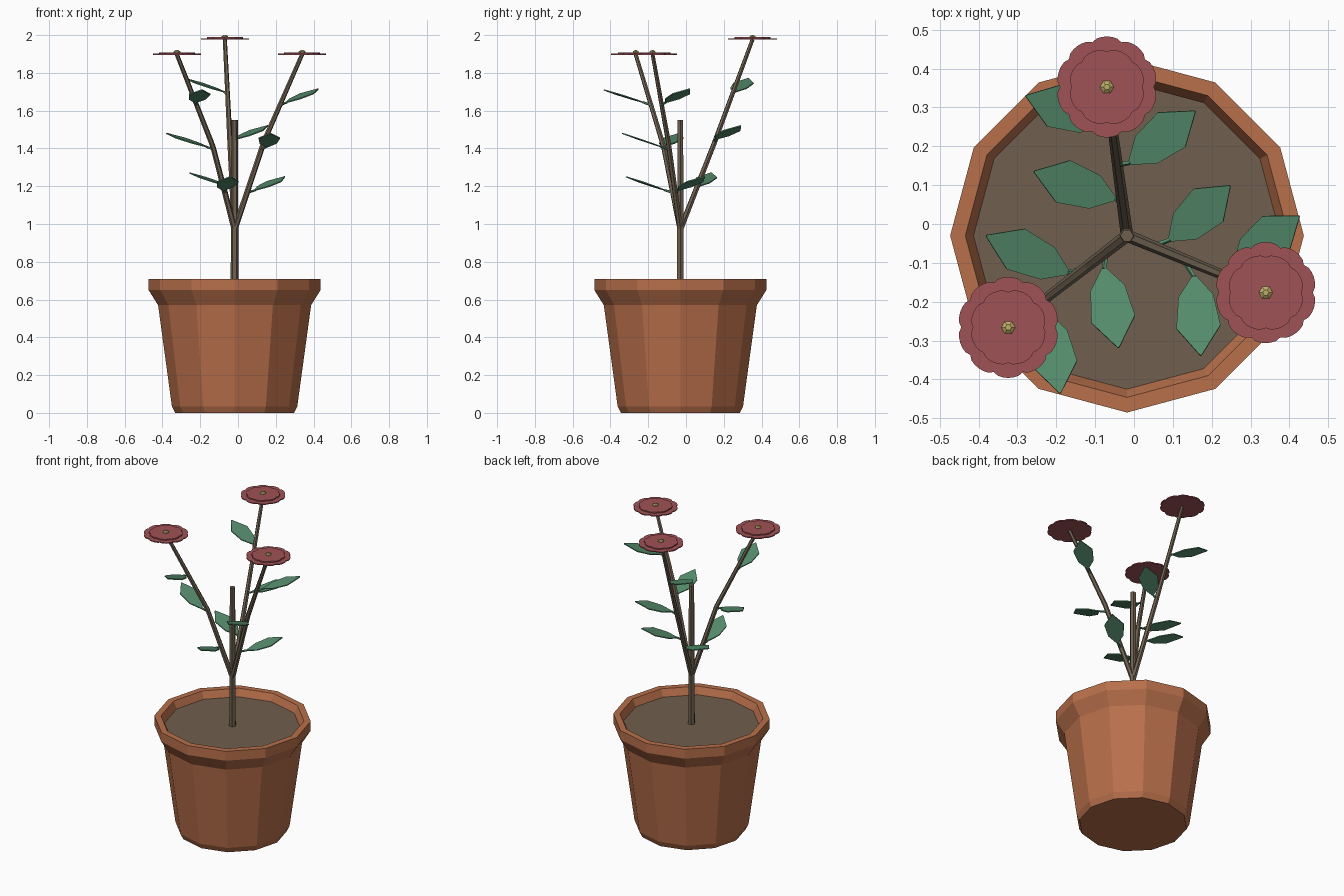
import bpy, bmesh, math
from mathutils import Vector

if "Cube" in bpy.data.objects:
    bpy.data.objects.remove(bpy.data.objects["Cube"])

CX, CY = -0.018, -0.03          # plant axis


def material(name, rgb):
    m = bpy.data.materials.new(name)
    m.diffuse_color = (*rgb, 1)
    m.use_nodes = True
    m.node_tree.nodes["Principled BSDF"].inputs["Base Color"].default_value = m.diffuse_color
    return m


TERRACOTTA = material("terracotta", (0.48, 0.16, 0.07))
SOIL = material("soil", (0.162, 0.114, 0.076))
BARK = material("bark", (0.156, 0.118, 0.08))
LEAF = material("leaf_green", (0.091, 0.262, 0.15))
PETAL = material("petal_red", (0.352, 0.084, 0.093))
CENTRE = material("flower_centre", (0.51, 0.43, 0.14))


def finish(name, bm, mat):
    bmesh.ops.recalc_face_normals(bm, faces=bm.faces)
    me = bpy.data.meshes.new(name)
    bm.to_mesh(me)
    bm.free()
    me.materials.append(mat)
    ob = bpy.data.objects.new(name, me)
    bpy.context.collection.objects.link(ob)
    return ob


def loft(name, rings, mat, cap_end=True):
    """Skin a list of equal-sized point rings and cap the ends."""
    bm = bmesh.new()
    vs = [[bm.verts.new(p) for p in ring] for ring in rings]
    n = len(vs[0])
    for a, b in zip(vs, vs[1:]):
        for i in range(n):
            j = (i + 1) % n
            bm.faces.new((a[i], a[j], b[j], b[i]))
    bm.faces.new(vs[0])
    if cap_end:
        bm.faces.new(vs[-1])
    return finish(name, bm, mat)


def circle(c, r, n, u=Vector((1, 0, 0)), v=Vector((0, 1, 0))):
    return [Vector(c) + r * (u * math.cos(2 * math.pi * i / n) + v * math.sin(2 * math.pi * i / n))
            for i in range(n)]


def lathe(name, profile, n, mat, x=CX, y=CY, cap_end=True):
    return loft(name, [circle((x, y, z), r, n) for r, z in profile], mat, cap_end)


def tube(name, path, radii, mat, n=6):
    pts = [Vector(p) for p in path]
    d = (pts[-1] - pts[0]).normalized()
    u = d.cross(Vector((0, 0, 1))).normalized()
    v = u.cross(d)
    return loft(name, [circle(p, r, n, u, v) for p, r in zip(pts, radii)], mat)


def scallop(name, x, y, z0, z1, r, lobes):
    """Thin disc with rounded petal lobes."""
    n = lobes * 6
    rings = []
    for z in (z0, z1):
        ring = []
        for i in range(n):
            a = 2 * math.pi * i / n
            rr = r * (0.93 + 0.07 * abs(math.sin(a * lobes / 2)) ** 0.5)
            ring.append((x + rr * math.cos(a), y + rr * math.sin(a), z))
        rings.append(ring)
    return loft(name, rings, PETAL)


def leaf(name, base, tip):
    """Flat six-sided blade whose width is horizontal."""
    base, tip = Vector(base), Vector(tip)
    d = tip - base
    side = d.cross(Vector((0, 0, 1))).normalized()
    up = side.cross(d).normalized() * 0.003
    outline = [(0, 0.006), (0.25, 0.045), (0.64, 0.057), (1, 0.002),
               (1, -0.002), (0.64, -0.057), (0.25, -0.045), (0, -0.006)]
    rings = [[base + d * t + side * w + up * s for t, w in outline] for s in (-1, 1)]
    return loft(name, rings, LEAF)


# Pot, soil and main stem
lathe("pot", [(0.315, 0), (0.332, 0.035), (0.405, 0.57), (0.455, 0.65), (0.455, 0.71),
              (0.416, 0.71), (0.393, 0.66), (0.38, 0.60)], 12, TERRACOTTA, cap_end=False)
lathe("soil", [(0.38, 0.62), (0.395, 0.665)], 12, SOIL)
lathe("main_stem", [(0.021, 0.66), (0.017, 1.55)], 6, BARK)

# Branches, each bent once and topped by a flower: angle, bend radius, bend height, flower height
BRANCHES = [(-22.3, 0.17, 1.44, 1.90), (97.7, 0.182, 1.43, 1.98), (217.7, 0.145, 1.41, 1.90)]
paths = []
for k, (ang, br, bz, fz) in enumerate(BRANCHES, 1):
    c, s = math.cos(math.radians(ang)), math.sin(math.radians(ang))
    path = [Vector((CX + r * c, CY + r * s, z)) for r, z in ((0, 0.97), (br, bz), (0.386, fz - 0.003))]
    paths.append(path)
    tube(f"branch_{k}", path, (0.016, 0.014, 0.011), BARK)
    x, y = path[-1].x, path[-1].y
    scallop(f"outer_petals_{k}", x, y, fz - 0.004, fz + 0.002, 0.13, 10)
    scallop(f"inner_petals_{k}", x, y, fz + 0.002, fz + 0.009, 0.098, 8)
    lathe(f"flower_centre_{k}", [(0.018, fz + 0.007), (0.018, fz + 0.013), (0.008, fz + 0.02)],
          6, CENTRE, x, y)

# Leaves: branch index, blade base, blade tip
LEAVES = [
    (0, (0.093, -0.04, 1.18), (0.247, 0.098, 1.25)),
    (0, (0.155, -0.135, 1.41), (0.172, -0.338, 1.48)),
    (0, (0.26, -0.105, 1.645), (0.425, 0.02, 1.715)),
    (1, (-0.05, 0.065, 1.20), (-0.257, 0.135, 1.27)),
    (1, (-0.01, 0.158, 1.45), (0.157, 0.29, 1.52)),
    (1, (-0.075, 0.26, 1.70), (-0.278, 0.33, 1.77)),
    (2, (-0.077, -0.115, 1.18), (-0.04, -0.318, 1.25)),
    (2, (-0.17, -0.125, 1.41), (-0.38, -0.03, 1.48)),
    (2, (-0.225, -0.23, 1.645), (-0.19, -0.435, 1.71)),
]
for k, (b, base, tip) in enumerate(LEAVES, 1):
    leaf(f"leaf_{k}", base, tip)
    # Stalk from the branch, slightly below the blade base
    z = base[2] - 0.015
    lo, hi = paths[b][:2] if z < paths[b][1].z else paths[b][1:]
    root = lo.lerp(hi, (z - lo.z) / (hi.z - lo.z))
    tube(f"leaf_stalk_{k}", (root, base), (0.007, 0.006), LEAF, 5)
